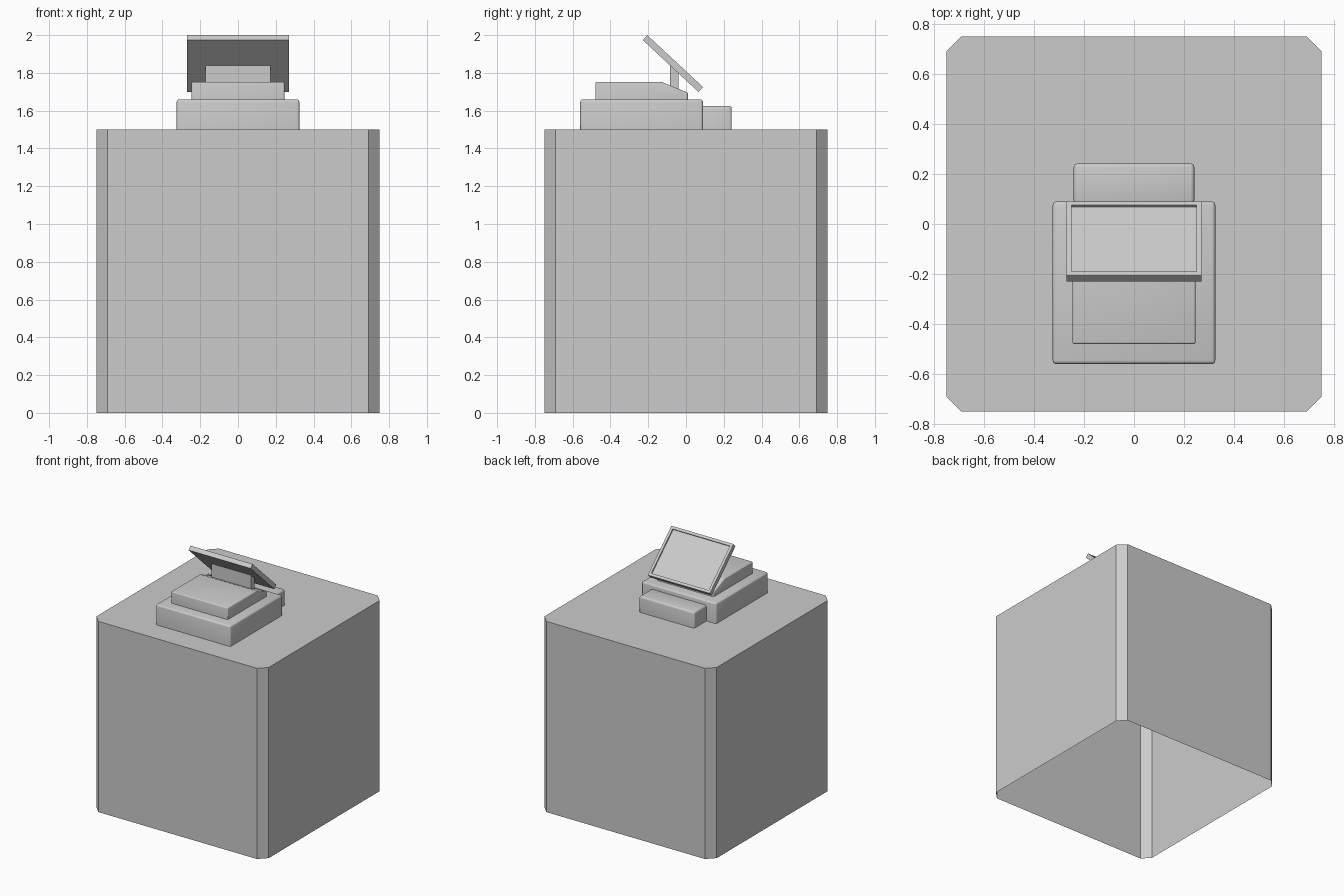
import bpy, bmesh
from mathutils import Vector

if "Cube" in bpy.data.objects:
    bpy.data.objects.remove(bpy.data.objects["Cube"])


def finish(name, bm, smooth=False):
    bmesh.ops.recalc_face_normals(bm, faces=bm.faces)
    mesh = bpy.data.meshes.new(name)
    bm.to_mesh(mesh)
    bm.free()
    obj = bpy.data.objects.new(name, mesh)
    bpy.context.collection.objects.link(obj)
    if smooth:
        bpy.ops.object.select_all(action='DESELECT')
        obj.select_set(True)
        bpy.context.view_layer.objects.active = obj
        bpy.ops.object.shade_smooth_by_angle()
    return obj


def extrude(points, step):
    """Closed solid from a flat outline swept along a vector."""
    bm = bmesh.new()
    face = bm.faces.new([bm.verts.new(p) for p in points])
    geom = bmesh.ops.extrude_face_region(bm, geom=[face], use_keep_orig=True)['geom']
    bmesh.ops.translate(bm, vec=step, verts=[g for g in geom if isinstance(g, bmesh.types.BMVert)])
    bmesh.ops.recalc_face_normals(bm, faces=bm.faces)
    return bm


def side_prism(profile, half_width):
    """Side (y, z) outline swept across x, centred."""
    return extrude([(-half_width, y, z) for y, z in profile], (2 * half_width, 0, 0))


def housing(name, profile, half_width, radius):
    """Side-profile solid with all edges rounded except the foot."""
    bm = side_prism(profile, half_width)
    foot = min(z for _, z in profile) + 1e-4
    edges = [e for e in bm.edges if max(v.co.z for v in e.verts) > foot]
    bmesh.ops.bevel(bm, geom=edges, offset=radius, segments=3, profile=0.5, affect='EDGES')
    return finish(name, bm, True)


def box(y0, y1, z0, z1):
    return [(y0, z0), (y1, z0), (y1, z1), (y0, z1)]


# counter: chamfered shell, open underneath
a, b = 0.75, 0.69
outline = [(-b, -a), (b, -a), (a, -b), (a, b), (b, a), (-b, a), (-a, b), (-a, -b)]
bm = extrude([(x, y, 0) for x, y in outline], (0, 0, 1.5))
bm.normal_update()
bmesh.ops.delete(bm, geom=[f for f in bm.faces if f.normal.z < -0.9], context='FACES')
finish("counter", bm)

# register body: base, cash drawer front and sloped upper housing
housing("register_base", box(-0.56, 0.09, 1.5, 1.66), 0.325, 0.014)
housing("cash_drawer", box(0.08, 0.242, 1.5, 1.625), 0.241, 0.014)
housing("upper_housing", [(-0.48, 1.655), (0.01, 1.655), (0.01, 1.695), (-0.13, 1.752), (-0.48, 1.752)],
        0.246, 0.008)

# screen stand, its top cut to the slope of the screen
finish("screen_stand", side_prism([(-0.085, 1.70), (-0.04, 1.70), (-0.04, 1.80), (-0.085, 1.842)], 0.172))

# tilted screen with a recessed display
bm = side_prism([(-0.205, 2.0), (0.09, 1.725), (0.066, 1.699), (-0.229, 1.974)], 0.27)
bm.normal_update()
front = max(bm.faces, key=lambda f: f.normal.dot(Vector((0, 0.68, 0.73))))
bmesh.ops.inset_individual(bm, faces=[front], thickness=0.029)
bmesh.ops.inset_individual(bm, faces=[front], thickness=0.0005, depth=-0.01)
finish("screen", bm)
